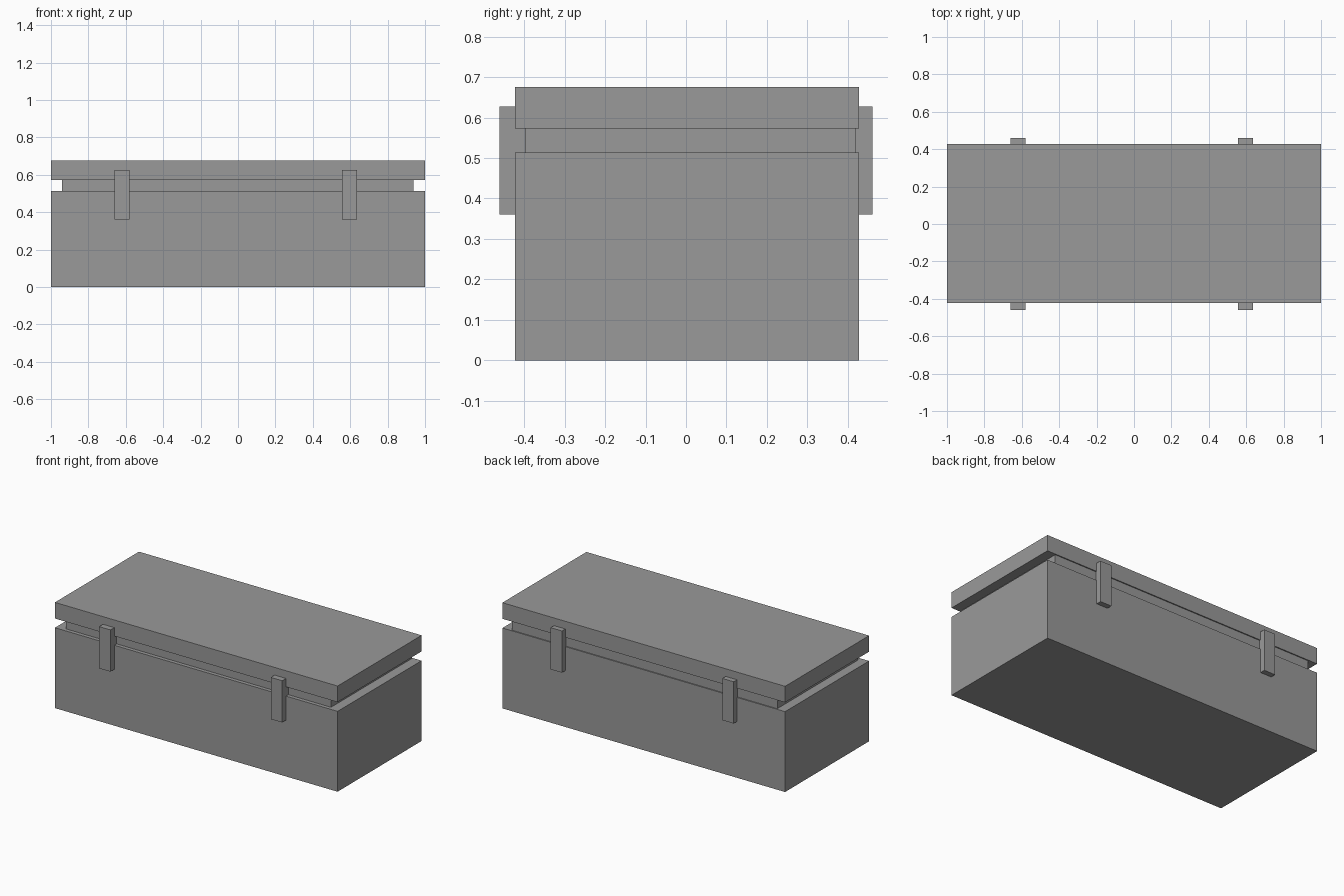
import bpy

if "Cube" in bpy.data.objects:
    bpy.data.objects.remove(bpy.data.objects["Cube"], do_unlink=True)

grey = bpy.data.materials.new("plain grey")
grey.use_nodes = True
colour = (0.32, 0.32, 0.32, 1)
grey.diffuse_color = colour
grey.node_tree.nodes["Principled BSDF"].inputs["Base Color"].default_value = colour


def box(name, x, y, z):
    """Add a box spanning the given (low, high) range on each axis."""
    spans = (x, y, z)
    bpy.ops.mesh.primitive_cube_add(size=1, location=[(a + b) / 2 for a, b in spans])
    part = bpy.context.object
    part.name = name
    part.scale = [b - a for a, b in spans]
    bpy.ops.object.transform_apply(location=False, rotation=False, scale=True)
    part.data.materials.append(grey)


# Main case, recessed neck and flat lid
box("case_body", (-1, 1), (-0.422, 0.427), (0, 0.514))
box("recessed_neck", (-0.94, 0.937), (-0.398, 0.42), (0.5, 0.575))
box("lid", (-1, 1), (-0.422, 0.427), (0.573, 0.676))

# Upright clasps and hinges bridging the gap, reaching in to the neck
for side, x in (("right", -0.62), ("left", 0.595)):
    width = (x - 0.04, x + 0.04)
    box(f"front_clasp_{side}", width, (-0.461, -0.39), (0.36, 0.627))
    box(f"back_hinge_{side}", width, (0.39, 0.461), (0.36, 0.627))
